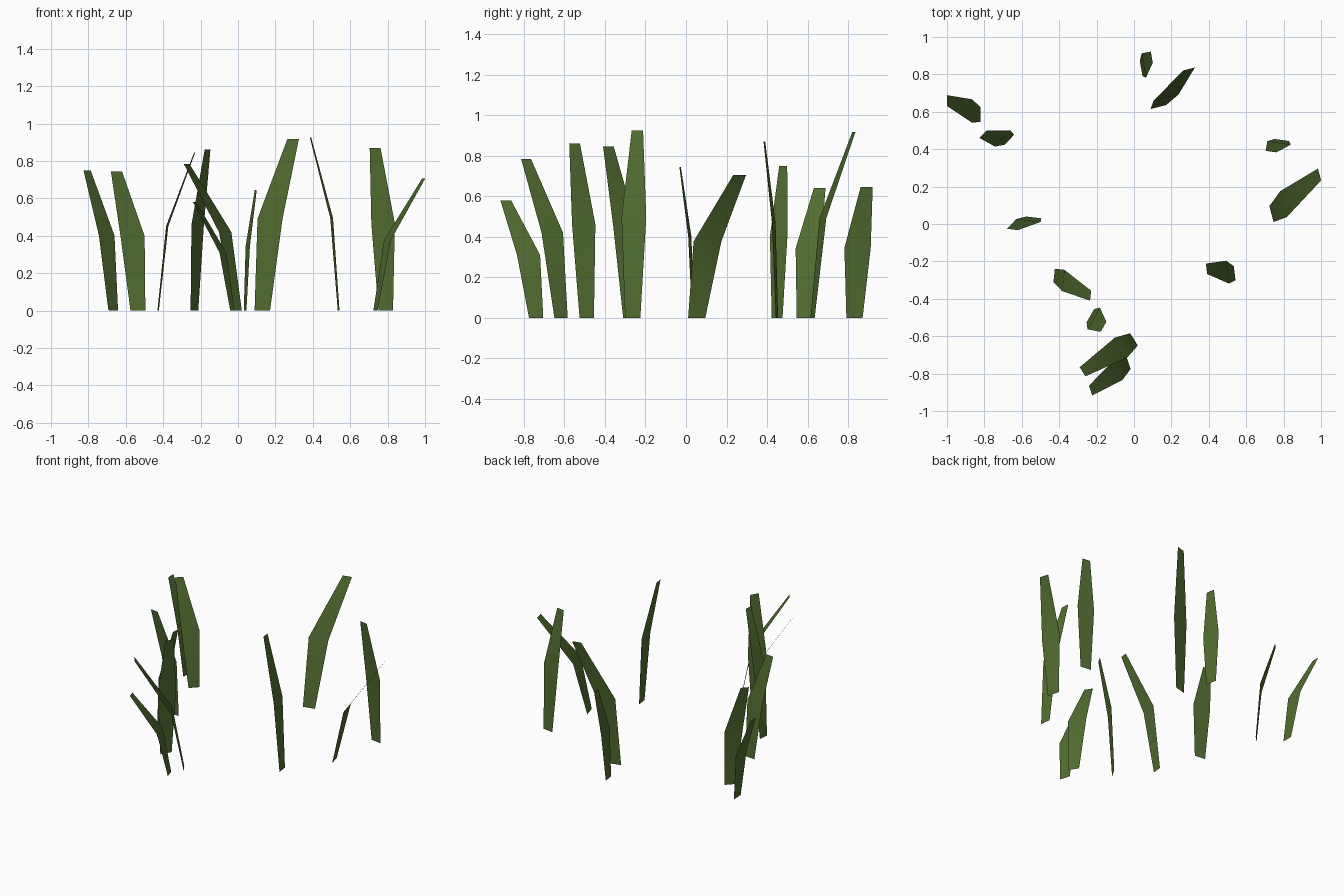
import bpy, math
from mathutils import Vector

# One green for all blades
green = bpy.data.materials.new("grass_green")
green.diffuse_color = (0.084, 0.156, 0.030, 1.0)

# base x, base y, width direction (degrees), widest width, lean x, lean y, height
BLADES = [
    (-0.82, 0.585, 90, 0.125, -0.18, 0.075, 0.64),
    (-0.667, 0.45, 46, 0.12, -0.14, 0.03, 0.75),
    (-0.535, 0.035, -7, 0.13, -0.115, -0.064, 0.745),
    (-0.427, -0.275, 84, 0.115, 0.195, -0.108, 0.845),
    (0.538, -0.263, 97, 0.123, -0.15, 0.023, 0.925),
    (-0.233, -0.49, 60, 0.133, 0.07, -0.06, 0.86),
    (0.0, -0.617, -58, 0.125, -0.275, -0.173, 0.785),
    (-0.03, -0.74, -72, 0.12, -0.202, -0.15, 0.58),
    (0.038, 0.832, -80, 0.132, 0.057, 0.06, 0.645),
    (0.13, 0.625, 14, 0.138, 0.165, 0.204, 0.918),
    (0.79, 0.449, -8, 0.127, -0.057, -0.062, 0.87),
    (0.735, 0.053, -75, 0.142, 0.257, 0.212, 0.705),
]

# Blade rows: height fraction, lean fraction, width fraction
ROWS = [(0.0, 0.0, 0.617), (0.535, 0.25, 1.0), (1.0, 1.0, 0.46)]


def grass_blade(i, x, y, angle, width, lean_x, lean_y, height):
    """A flat two-quad blade that widens, bends and narrows to a blunt tip."""
    a = math.radians(angle)
    side = Vector((math.cos(a), math.sin(a), 0)) * width / 2
    verts = []
    for up, lean, wide in ROWS:
        centre = Vector((x + lean_x * lean, y + lean_y * lean, height * up))
        verts += [centre - side * wide, centre + side * wide]
    mesh = bpy.data.meshes.new(f"grass_blade_{i}")
    mesh.from_pydata(verts, [], [(0, 1, 3, 2), (2, 3, 5, 4)])
    mesh.materials.append(green)
    mesh.shade_smooth()
    obj = bpy.data.objects.new(f"grass_blade_{i}", mesh)
    bpy.context.collection.objects.link(obj)


for number, blade in enumerate(BLADES, 1):
    grass_blade(number, *blade)
